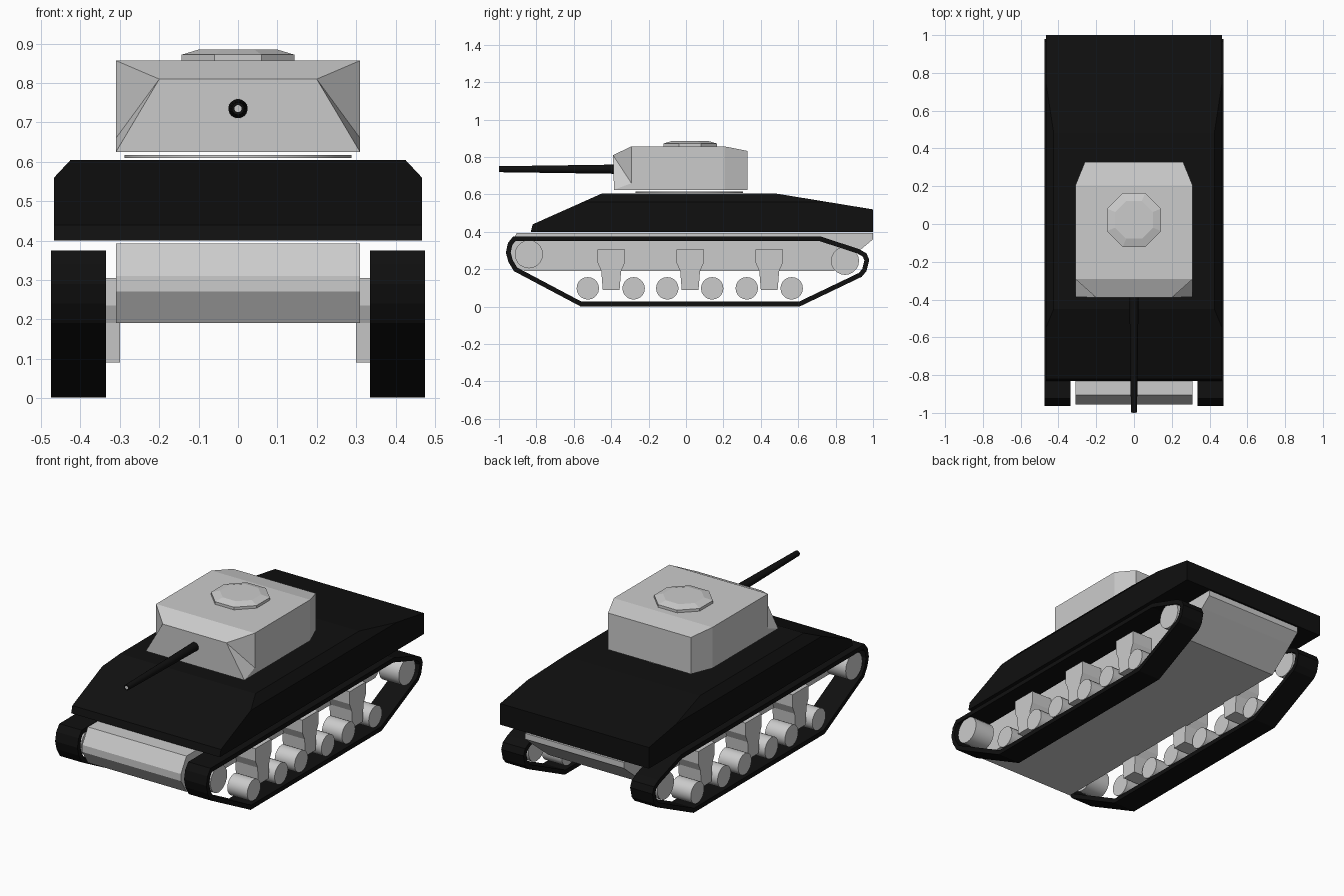
import bpy, bmesh
from math import pi, cos
from mathutils import Vector, Matrix

if "Cube" in bpy.data.objects:
    bpy.data.objects.remove(bpy.data.objects["Cube"])

black = bpy.data.materials.new("black")
black.diffuse_color = (0.005, 0.005, 0.005, 1)
black.use_nodes = True
black.node_tree.nodes["Principled BSDF"].inputs["Base Color"].default_value = black.diffuse_color


def finish(name, bm, mat=None, smooth=False):
    bmesh.ops.recalc_face_normals(bm, faces=bm.faces[:])
    mesh = bpy.data.meshes.new(name)
    bm.to_mesh(mesh)
    bm.free()
    ob = bpy.data.objects.new(name, mesh)
    bpy.context.collection.objects.link(ob)
    if mat:
        mesh.materials.append(mat)
    if smooth:
        bpy.ops.object.select_all(action='DESELECT')
        ob.select_set(True)
        bpy.context.view_layer.objects.active = ob
        bpy.ops.object.shade_smooth_by_angle(angle=pi / 6)
    return ob


def extrude_x(profile, x0, x1):
    """Solid from a (y, z) outline stretched between two x positions."""
    bm = bmesh.new()
    face = bm.faces.new([bm.verts.new((x0, y, z)) for y, z in profile])
    new = bmesh.ops.extrude_face_region(bm, geom=[face])["geom"]
    moved = [v for v in new if isinstance(v, bmesh.types.BMVert)]
    bmesh.ops.translate(bm, verts=moved, vec=(x1 - x0, 0, 0))
    return bm


def cone(name, r1, r2, depth, loc, axis='Z', seg=20, mat=None, spin=0, smooth=True):
    turn = {'X': Matrix.Rotation(pi / 2, 4, 'Y'), 'Y': Matrix.Rotation(pi / 2, 4, 'X'),
            'Z': Matrix.Identity(4)}[axis]
    bm = bmesh.new()
    bmesh.ops.create_cone(bm, cap_ends=True, segments=seg, radius1=r1, radius2=r2, depth=depth,
                          matrix=Matrix.Translation(loc) @ turn @ Matrix.Rotation(spin, 4, 'Z'))
    return finish(name, bm, mat, smooth)


# Upper hull with chamfered shoulders
bm = extrude_x([(-0.83, 0.40), (-0.82, 0.44), (-0.45, 0.605), (0.48, 0.605),
                (1.0, 0.52), (1.0, 0.40)], -0.467, 0.467)
for s in (-1, 1):
    cut = bmesh.ops.bisect_plane(bm, geom=bm.verts[:] + bm.edges[:] + bm.faces[:],
                                 plane_co=(s * 0.425, 0, 0.605),
                                 plane_no=Vector((s * 0.045, 0, 0.042)).normalized(),
                                 clear_outer=True)
    edges = [e for e in bm.edges if e.is_boundary]
    bmesh.ops.contextual_create(bm, geom=edges)
finish("upper_hull", bm, black)

# Lower hull
finish("lower_hull", extrude_x([(-0.905, 0.393), (-0.955, 0.31), (-0.955, 0.27), (-0.905, 0.19),
                                (0.79, 0.19), (0.94, 0.31), (1.0, 0.36), (1.0, 0.393)],
                               -0.31, 0.31))

# Running gear on both sides
loop = [(-0.925, 0.375), (0.72, 0.375), (0.925, 0.308), (0.965, 0.285), (0.98, 0.25),
        (0.965, 0.19), (0.94, 0.16), (0.61, 0.002), (-0.565, 0.002), (-0.92, 0.19),
        (-0.95, 0.24), (-0.963, 0.29), (-0.952, 0.34)]
wheels = [(-0.84, 0.28, 0.075), (0.85, 0.245, 0.075)]
wheels += [(y, 0.098, 0.06) for y in (-0.525, -0.28, -0.10, 0.14, 0.325, 0.565)]
for s, side in ((-1, "left"), (1, "right")):
    # Track belt: a closed ribbon thickened inwards
    bm = bmesh.new()
    rings = [[bm.verts.new((s * x, y, z)) for y, z in loop] for x in (0.335, 0.475)]
    n = len(loop)
    for i in range(n):
        j = (i + 1) % n
        bm.faces.new((rings[0][i], rings[0][j], rings[1][j], rings[1][i]))
    track = finish("track_" + side, bm, black)
    mod = track.modifiers.new("thickness", 'SOLIDIFY')
    mod.thickness, mod.offset, mod.use_even_offset = 0.025, -1, True
    # Wheels
    for y, z, r in wheels:
        cone("wheel_" + side, r, r, 0.125, (s * 0.405, y, z), 'X')
    # Suspension brackets
    for y in (-0.40, 0.022, 0.445):
        half = [(0.045, 0.09), (0.053, 0.19), (0.073, 0.235), (0.073, 0.305)]
        profile = [(y + a, z) for a, z in half] + [(y - a, z) for a, z in reversed(half)]
        finish("suspension_bracket_" + side, extrude_x(profile, s * 0.30, s * 0.44))

# Turret: mirrored half points, side faces and bridging faces
half = [(0.31, -0.292, 0.857), (0.31, -0.292, 0.66), (0.31, -0.385, 0.625), (0.20, -0.39, 0.81),
        (0.31, 0.205, 0.857), (0.31, 0.205, 0.625), (0.26, 0.328, 0.833), (0.26, 0.328, 0.625)]
bm = bmesh.new()
R, L = [[bm.verts.new((s * x, y, z)) for x, y, z in half] for s in (1, -1)]
for v in (R, L):
    for f in ((0, 1, 3), (1, 2, 3), (0, 4, 5, 2, 1), (4, 6, 7, 5)):
        bm.faces.new([v[i] for i in f])
for a, b in ((0, 4), (4, 6), (6, 7), (7, 5), (5, 2), (2, 3), (3, 0)):
    bm.faces.new((R[a], R[b], L[b], L[a]))
finish("turret", bm)

# Turret ring and octagonal hatch
cone("turret_ring", 0.288, 0.288, 0.008, (0, 0.017, 0.613), seg=32)
k = 1 / cos(pi / 8)
cone("hatch_base", 0.143 * k, 0.143 * k, 0.016, (0, 0.022, 0.864), seg=8, spin=pi / 8, smooth=False)
cone("hatch_lid", 0.143 * k, 0.10 * k, 0.013, (0, 0.022, 0.8785), seg=8, spin=pi / 8, smooth=False)

# Gun barrel and bore
cone("gun_barrel", 0.025, 0.016, 0.649, (0, -0.6745, 0.735), 'Y', 16, black)
cone("gun_bore", 0.009, 0.009, 0.01, (0, -0.995, 0.735), 'Y', 16)
